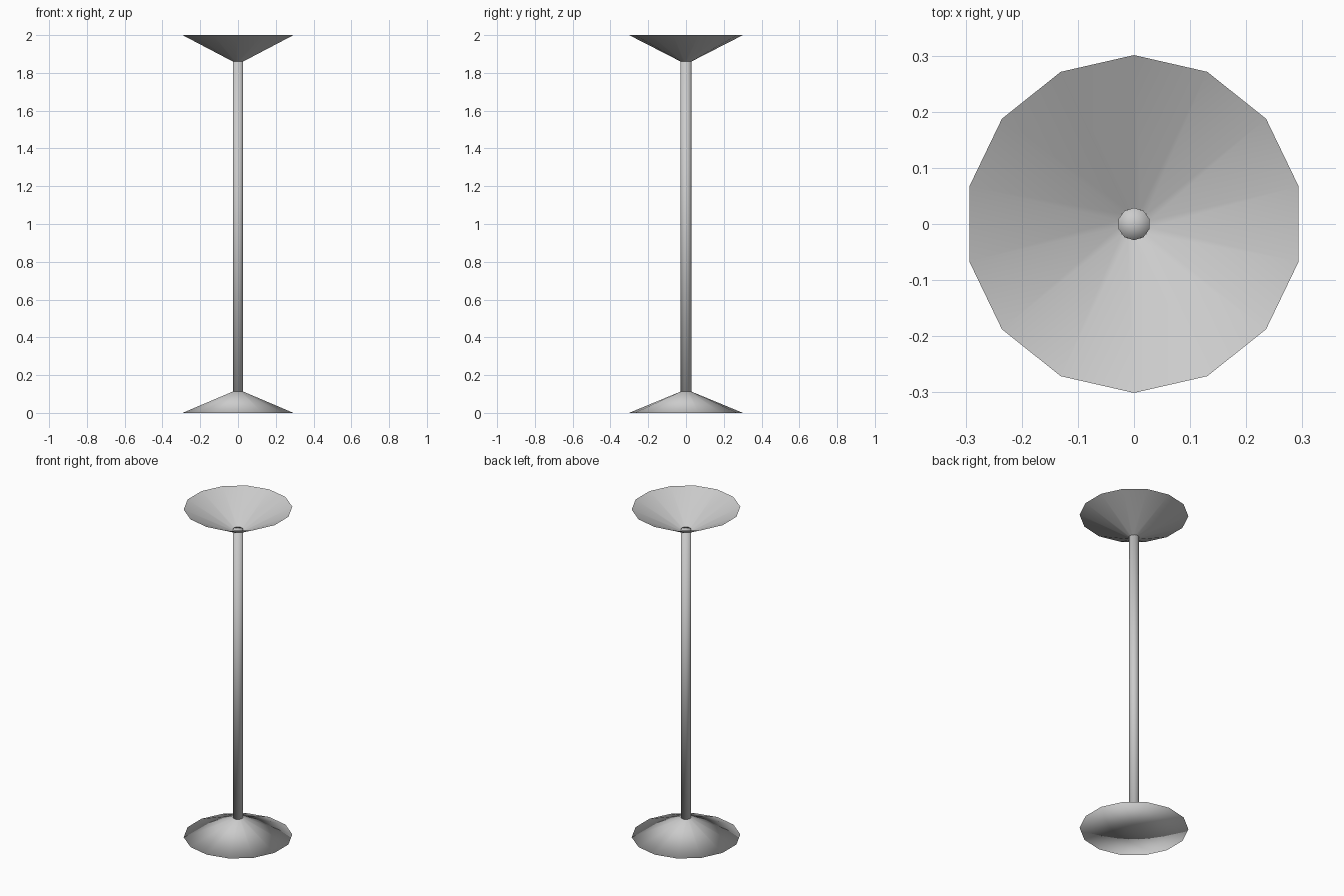
import bpy, bmesh
from math import sin, cos, pi, radians

if "Cube" in bpy.data.objects:
    bpy.data.objects.remove(bpy.data.objects["Cube"])


def lathe(name, profile, sides):
    """Spin (radius, z) points about z; a zero radius makes a single pole vertex."""
    bm = bmesh.new()
    rings = []
    for r, z in profile:
        if r == 0:
            rings.append([bm.verts.new((0, 0, z))] * sides)
        else:
            rings.append([bm.verts.new((r * sin(-2 * pi * i / sides), r * cos(2 * pi * i / sides), z))
                          for i in range(sides)])
    for a, b in zip(rings, rings[1:]):
        for i in range(sides):
            j = (i + 1) % sides
            bm.faces.new(dict.fromkeys((a[i], a[j], b[j], b[i])))
    me = bpy.data.meshes.new(name)
    bm.to_mesh(me)
    bm.free()
    me.shade_smooth()
    ob = bpy.data.objects.new(name, me)
    bpy.context.collection.objects.link(ob)
    return ob


# weighted conical foot, closed underneath
lathe("lamp_base", [(0, 0), (0.301, 0), (0.028, 0.113)], 14)

# slim pole, its top just showing inside the shade
lathe("lamp_pole", [(0, 0.10), (0.029, 0.10), (0.029, 1.872), (0, 1.872)], 10)

# open upward-facing conical shade
lathe("lamp_shade", [(0.028, 1.86), (0.301, 2.0)], 14)
